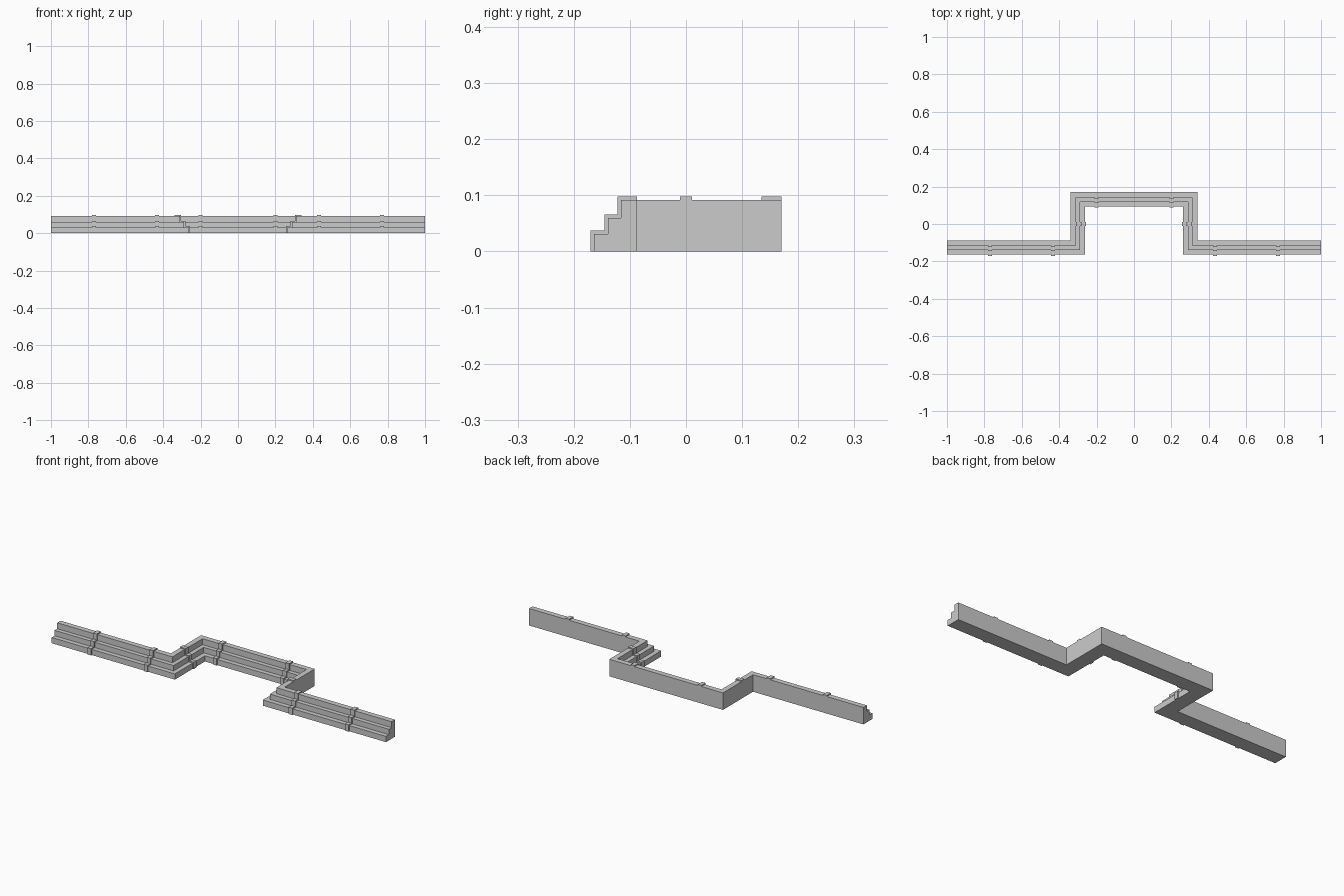
import bpy, bmesh
from mathutils import Vector

if "Cube" in bpy.data.objects:
    bpy.data.objects.remove(bpy.data.objects["Cube"])

BACK_Y, RECESS_Y, SIDE_X = -0.087, 0.17, 0.34

# stepped cross-sections: (depth in front of the back face, height)
STEPS = [(0, 0), (0.077, 0), (0.077, 0.031), (0.052, 0.031), (0.052, 0.060),
         (0.029, 0.060), (0.029, 0.092), (0, 0.092)]
BAND = [(0, 0), (0.083, 0), (0.083, 0.037), (0.058, 0.037), (0.058, 0.066),
        (0.035, 0.066), (0.035, 0.098), (0, 0.098)]


def sweep(name, path, profile):
    """Sweep a profile along a ground path with mitred corners, steps to the right."""
    pts = [Vector(p) for p in path]
    dirs = [(b - a).normalized() for a, b in zip(pts, pts[1:])]
    normals = [Vector((d.y, -d.x)) for d in dirs]
    bm = bmesh.new()
    rings = []
    for i, p in enumerate(pts):
        a, b = normals[max(i - 1, 0)], normals[min(i, len(normals) - 1)]
        miter = (a + b) / (1 + a.dot(b))
        rings.append([bm.verts.new((*(p + miter * d), z)) for d, z in profile])
    n = len(profile)
    for r, s in zip(rings, rings[1:]):
        for k in range(n):
            bm.faces.new((r[k], r[(k + 1) % n], s[(k + 1) % n], s[k]))
    bm.faces.new(rings[0])
    bm.faces.new(rings[-1])
    bmesh.ops.recalc_face_normals(bm, faces=bm.faces)
    mesh = bpy.data.meshes.new(name)
    bm.to_mesh(mesh)
    bm.free()
    obj = bpy.data.objects.new(name, mesh)
    bpy.context.collection.objects.link(obj)
    return obj


# main stepped run with the recessed bay
sweep("stepped_seating",
      [(-1, BACK_Y), (-SIDE_X, BACK_Y), (-SIDE_X, RECESS_Y),
       (SIDE_X, RECESS_Y), (SIDE_X, BACK_Y), (1, BACK_Y)], STEPS)

# raised bands across the front-facing runs
W = 0.011
for s, side in ((-1, "left"), (1, "right")):
    for x, y, label in ((0.77, BACK_Y, "outer"), (0.433, BACK_Y, "inner"),
                        (0.20, RECESS_Y, "recess")):
        sweep(f"{label}_band_{side}", [(s * x - W, y), (s * x + W, y)], BAND)
    # bands on the side walls of the bay
    sweep(f"wall_band_{side}", [(s * SIDE_X, s * W), (s * SIDE_X, -s * W)], BAND)
